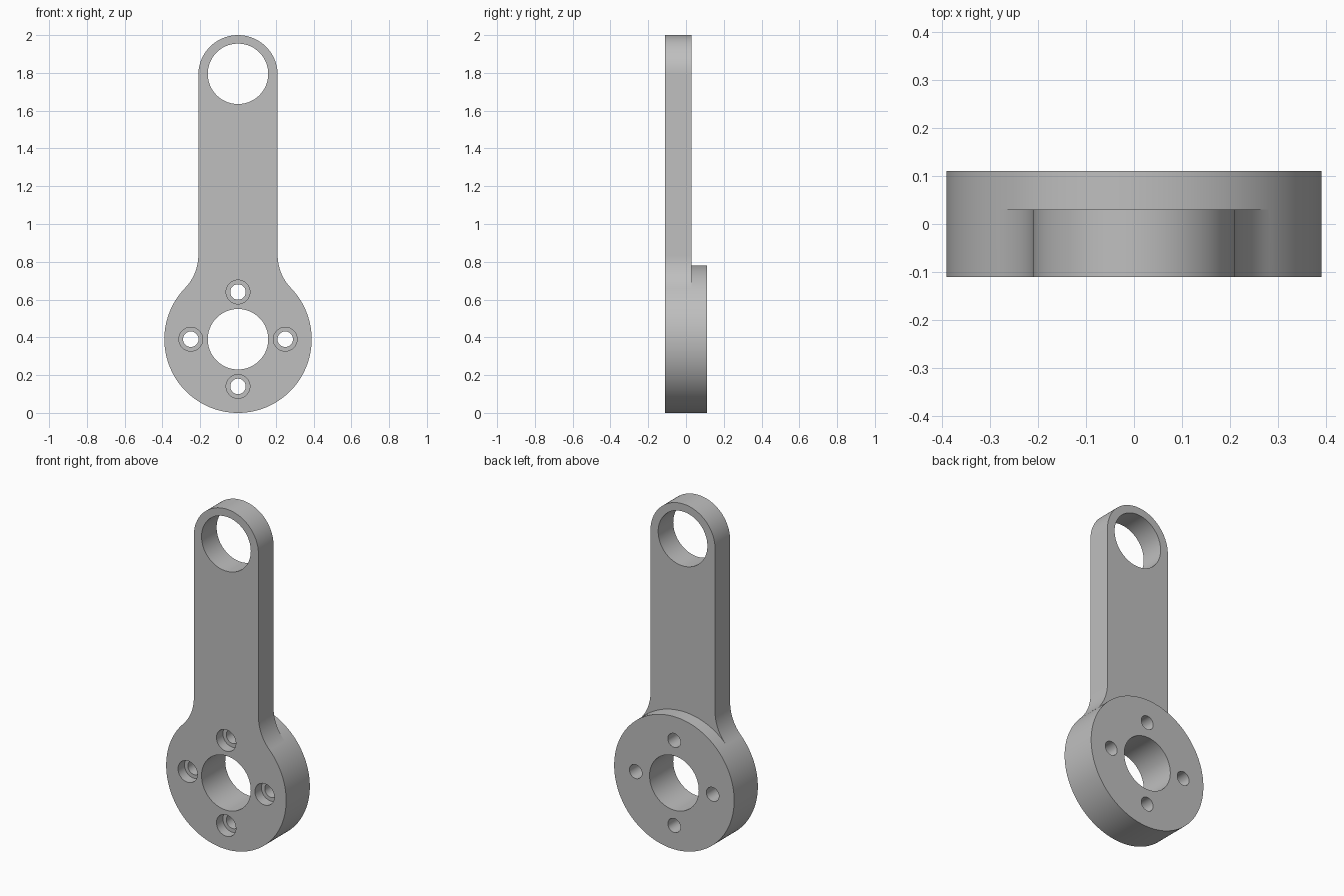
import bpy
import bmesh
from math import sin, cos, sqrt, radians
from mathutils import Matrix

if "Cube" in bpy.data.objects:
    bpy.data.objects.remove(bpy.data.objects["Cube"])

FRONT, ARM_BACK, BACK = -0.11, 0.03, 0.11
HUB_Z, HUB_R = 0.39, 0.39
EYE_Z, ARM_R = 1.79, 0.21
FILLET_R = 0.25
BOLT_CIRCLE = 0.25

grey = bpy.data.materials.new("plain grey")
grey.use_nodes = True
grey.diffuse_color = (0.52, 0.52, 0.52, 1)
grey.node_tree.nodes["Principled BSDF"].inputs["Base Color"].default_value = grey.diffuse_color


def make_object(name, bm):
    bmesh.ops.recalc_face_normals(bm, faces=bm.faces)
    mesh = bpy.data.meshes.new(name)
    bm.to_mesh(mesh)
    bm.free()
    mesh.materials.append(grey)
    obj = bpy.data.objects.new(name, mesh)
    bpy.context.collection.objects.link(obj)
    return obj


def cylinder(name, x, z, radius, y0, y1, segments=64):
    """Cylinder lying along y."""
    bm = bmesh.new()
    place = Matrix.Translation((x, (y0 + y1) / 2, z)) @ Matrix.Rotation(radians(90), 4, "X")
    bmesh.ops.create_cone(bm, cap_ends=True, segments=segments, radius1=radius,
                          radius2=radius, depth=y1 - y0, matrix=place)
    return make_object(name, bm)


def arc(cx, cz, radius, start, end, steps):
    angles = [radians(start + (end - start) * i / steps) for i in range(steps + 1)]
    return [(cx + radius * cos(a), cz + radius * sin(a)) for a in angles]


def combine(target, other, operation):
    """Apply a boolean and discard the helper."""
    mod = target.modifiers.new(operation.lower(), "BOOLEAN")
    mod.operation = operation
    mod.solver = "EXACT"
    mod.object = other
    bpy.context.view_layer.objects.active = target
    bpy.ops.object.modifier_apply(modifier=mod.name)
    bpy.data.objects.remove(other)


# Arm outline: right half is fillet off the hub plus half of the rounded end
fillet_x = ARM_R + FILLET_R
fillet_z = HUB_Z + sqrt((HUB_R + FILLET_R) ** 2 - fillet_x ** 2)
touch = 180 + 43.9
half = [(0.2, HUB_Z + 0.1), (0.27, 0.645)]
half += arc(fillet_x, fillet_z, FILLET_R, touch, 180, 16)
half += arc(0, EYE_Z, ARM_R, 0, 90, 24)
outline = half + [(-x, z) for x, z in reversed(half[:-1])]

bm = bmesh.new()
face = bm.faces.new([bm.verts.new((x, FRONT, z)) for x, z in outline])
extruded = bmesh.ops.extrude_face_region(bm, geom=[face])
bmesh.ops.translate(bm, vec=(0, ARM_BACK - FRONT, 0),
                    verts=[v for v in extruded["geom"] if isinstance(v, bmesh.types.BMVert)])
arm = make_object("arm", bm)

# Thick round hub joined to the arm
link = cylinder("link_arm", 0, HUB_Z, HUB_R, FRONT, BACK, 128)
combine(link, arm, "UNION")

# Large bores through the eye and the hub
for z in (EYE_Z + 0.005, HUB_Z):
    combine(link, cylinder("bore_cutter", 0, z, 0.16, -0.2, 0.2, 96), "DIFFERENCE")

# Four bolt holes, counterbored from the front
for i in range(4):
    a = radians(90 * i)
    x, z = BOLT_CIRCLE * cos(a), HUB_Z + BOLT_CIRCLE * sin(a)
    combine(link, cylinder("bolt_cutter", x, z, 0.041, -0.2, 0.2, 48), "DIFFERENCE")
    combine(link, cylinder("recess_cutter", x, z, 0.063, -0.2, FRONT + 0.06, 48), "DIFFERENCE")

# Smooth round walls, crisp rims
bpy.ops.object.select_all(action="DESELECT")
link.select_set(True)
bpy.context.view_layer.objects.active = link
bpy.ops.object.shade_smooth_by_angle(angle=radians(30))
